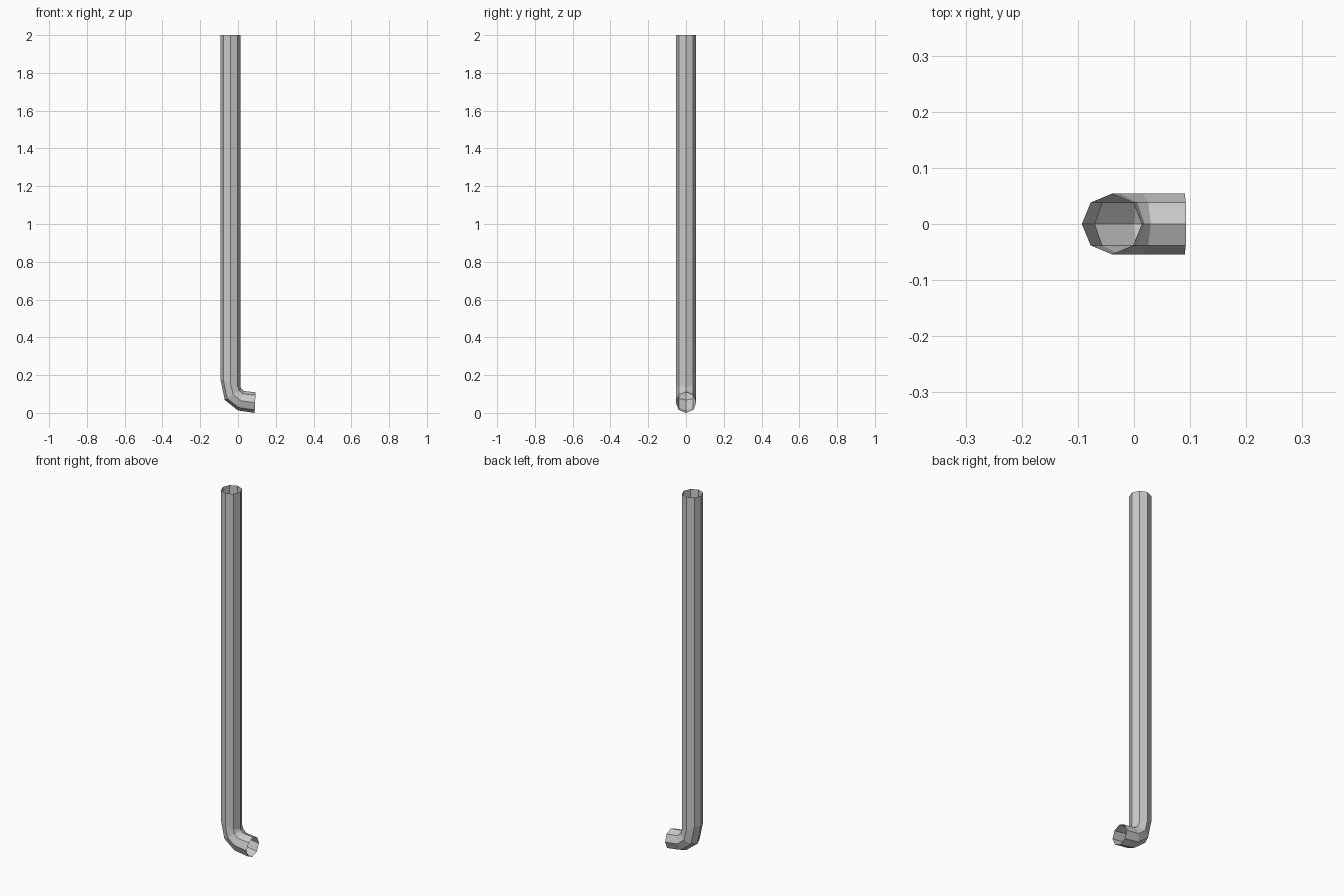
import bpy, bmesh
from math import sin, cos, pi

if "Cube" in bpy.data.objects:
    bpy.data.objects.remove(bpy.data.objects["Cube"])

SIDES = 8
RADIUS_Y = 0.054

# Each ring: outer point and inner point (x, z) of the pipe's side profile
RINGS = [
    ((-0.093, 2.0), (0.014, 2.0)),      # open top
    ((-0.093, 0.178), (0.014, 0.134)),  # start of bend
    ((-0.070, 0.068), (0.019, 0.126)),  # middle of bend
    ((0.0, 0.013), (0.030, 0.116)),     # end of bend
    ((0.088, 0.0), (0.093, 0.109)),     # open spout
]


def add_ring(bm, outer, inner):
    cx, cz = (outer[0] + inner[0]) / 2, (outer[1] + inner[1]) / 2
    hx, hz = (inner[0] - outer[0]) / 2, (inner[1] - outer[1]) / 2
    verts = []
    for i in range(SIDES):
        a = 2 * pi * i / SIDES
        verts.append(bm.verts.new((cx + hx * cos(a), RADIUS_Y * sin(a), cz + hz * cos(a))))
    return verts


# Downpipe: octagonal open tube with a bent spout at the bottom
bm = bmesh.new()
rings = [add_ring(bm, o, i) for o, i in RINGS]
for upper, lower in zip(rings, rings[1:]):
    for i in range(SIDES):
        j = (i + 1) % SIDES
        bm.faces.new((upper[i], lower[i], lower[j], upper[j]))

mesh = bpy.data.meshes.new("drain_pipe")
bm.to_mesh(mesh)
bm.free()
pipe = bpy.data.objects.new("drain_pipe", mesh)
bpy.context.collection.objects.link(pipe)
